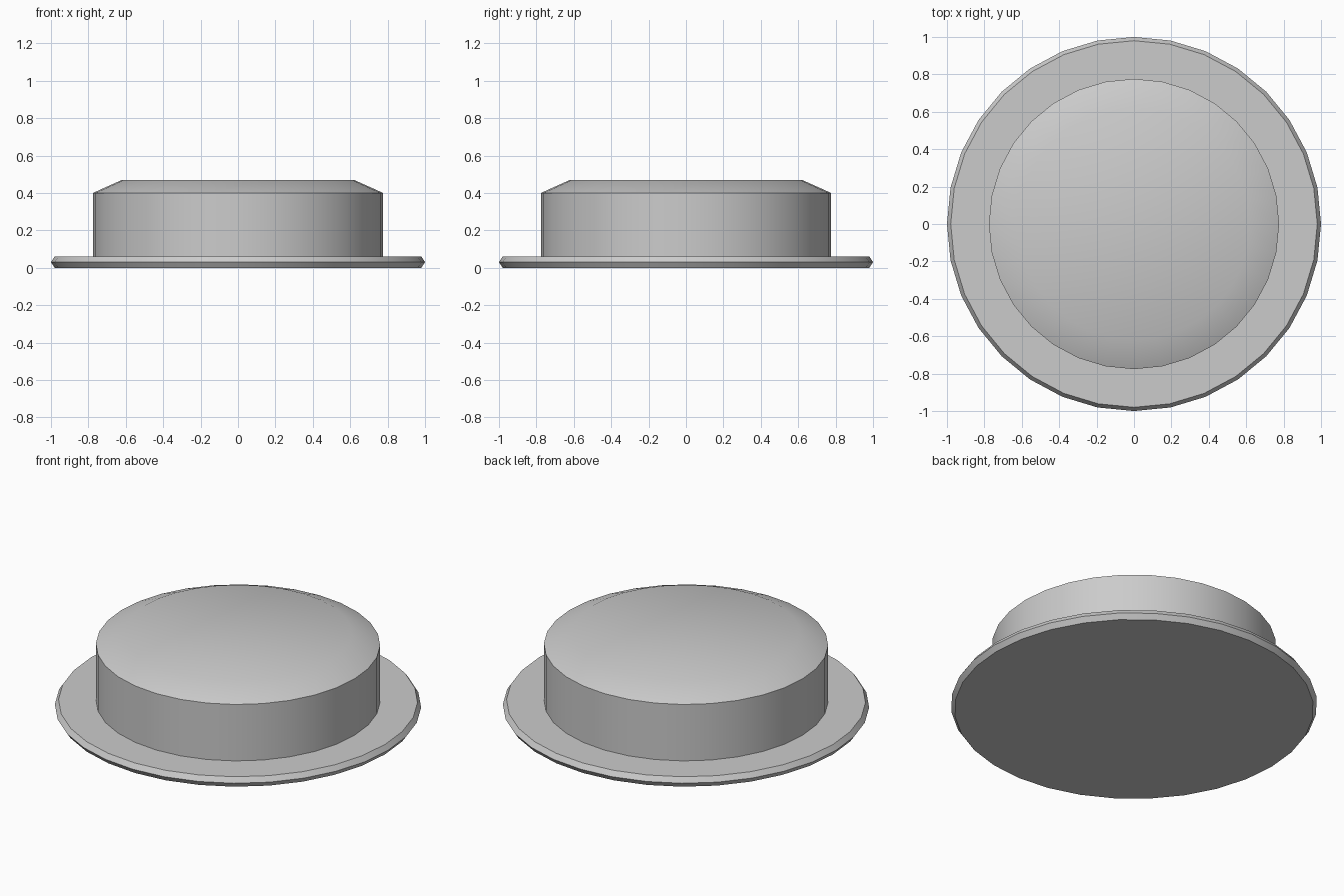
import bpy, bmesh, math

if "Cube" in bpy.data.objects:
    bpy.data.objects.remove(bpy.data.objects["Cube"])

SIDES = 32


def lathe(name, profile):
    """Closed solid from (radius, z) rings listed bottom to top."""
    bm = bmesh.new()
    rings = [[bm.verts.new((r * math.cos(2 * math.pi * i / SIDES),
                            r * math.sin(2 * math.pi * i / SIDES), z))
              for i in range(SIDES)] for r, z in profile]
    for low, high in zip(rings, rings[1:]):
        for i in range(SIDES):
            j = (i + 1) % SIDES
            bm.faces.new((low[i], low[j], high[j], high[i]))
    bm.faces.new(rings[0][::-1])
    top = bm.faces.new(rings[-1])
    bmesh.ops.poke(bm, faces=[top])
    mesh = bpy.data.meshes.new(name)
    bm.to_mesh(mesh)
    bm.free()
    obj = bpy.data.objects.new(name, mesh)
    bpy.context.collection.objects.link(obj)
    bpy.ops.object.select_all(action='DESELECT')
    obj.select_set(True)
    bpy.context.view_layer.objects.active = obj
    bpy.ops.object.shade_smooth_by_angle(angle=math.radians(30))
    return obj


# Thin base flange with a bevelled rim
lathe("base_flange", [(0.98, 0), (1.0, 0.03), (0.98, 0.06)])

# Raised drum with a softly shaded, chamfered top
lathe("raised_cap", [(0.776, 0.05), (0.776, 0.40), (0.62, 0.47)])
